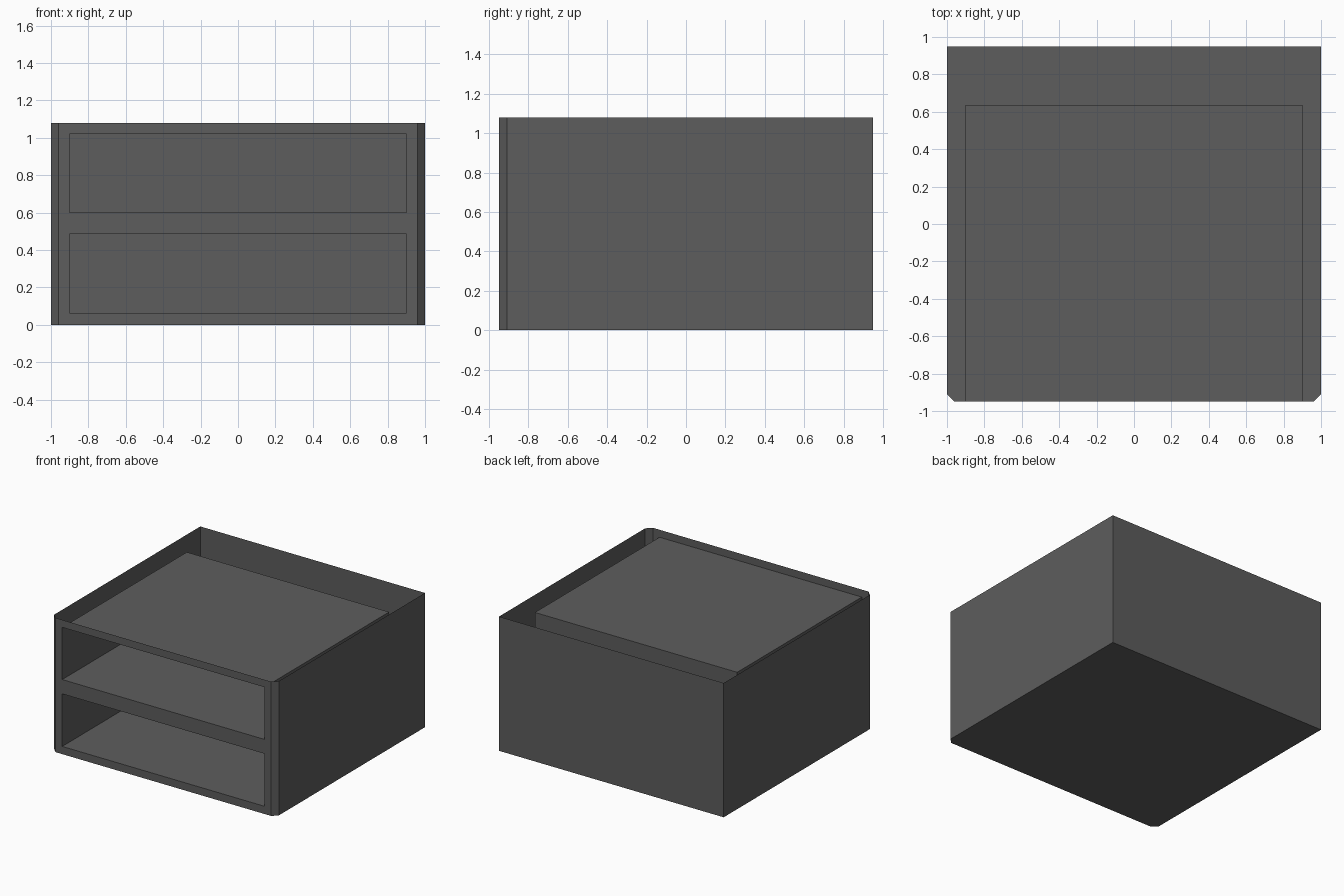
import bpy, bmesh

if "Cube" in bpy.data.objects:
    bpy.data.objects.remove(bpy.data.objects["Cube"])

W, D, H = 1.0, 0.949, 1.08      # half width, half depth, height
C = 0.04                        # front corner chamfer
SX, SY = 0.90, 0.635            # slot half width, slot back
SLOTS = [(0.062, 0.485), (0.60, 1.02)]

mat = bpy.data.materials.new("dark grey")
mat.diffuse_color = (0.11, 0.11, 0.11, 1)
mat.use_nodes = True
mat.node_tree.nodes["Principled BSDF"].inputs["Base Color"].default_value = mat.diffuse_color


def make(name, quads):
    bm = bmesh.new()
    for q in quads:
        bm.faces.new([bm.verts.new(p) for p in q])
    bmesh.ops.remove_doubles(bm, verts=bm.verts[:], dist=1e-5)
    me = bpy.data.meshes.new(name)
    bm.to_mesh(me)
    bm.free()
    me.materials.append(mat)
    ob = bpy.data.objects.new(name, me)
    bpy.context.collection.objects.link(ob)
    return ob


# Outer shell: thin walls, chamfered front corners, open top
outline = [(W - C, -D), (W, -D + C), (W, D), (-W, D), (-W, -D + C), (-W + C, -D)]
walls = [[(*a, 0), (*b, 0), (*b, H), (*a, H)] for a, b in zip(outline, outline[1:])]
floor = [[(x, y, 0) for x, y in reversed(outline)]]
make("outer_shell", walls + floor)

# Front frame: grid of panels leaving the two slot openings
xs = [-W + C, -SX, SX, W - C]
zs = [0, *SLOTS[0], *SLOTS[1], H]
frame = []
for i in range(3):
    for j in range(5):
        if i == 1 and j in (1, 3):
            continue
        x0, x1, z0, z1 = xs[i], xs[i + 1], zs[j], zs[j + 1]
        frame.append([(x0, -D, z0), (x1, -D, z0), (x1, -D, z1), (x0, -D, z1)])
make("front_frame", frame)

# Slot liners: thin boxes open at the front, faces turned inward
for name, (z0, z1) in zip(("lower_slot", "upper_slot"), SLOTS):
    ring = [(-SX, z0), (SX, z0), (SX, z1), (-SX, z1)]
    sides = [[(a[0], -D, a[1]), (b[0], -D, b[1]), (b[0], SY, b[1]), (a[0], SY, a[1])]
             for a, b in zip(ring, ring[1:] + ring[:1])]
    back = [[(x, SY, z) for x, z in ring]]
    make(name, sides + back)
